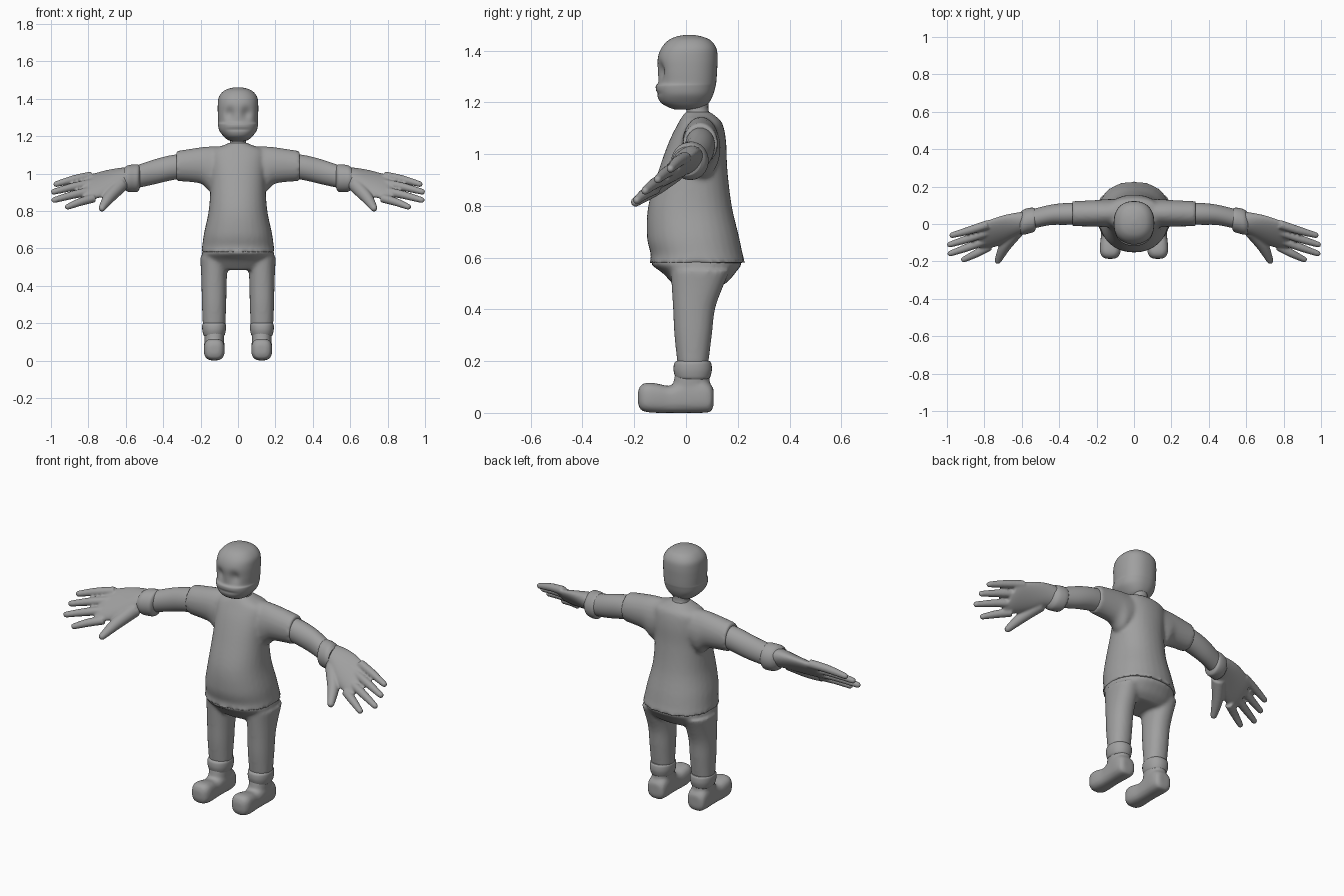
import bpy, bmesh
from math import cos, sin, pi, exp, copysign, radians
from mathutils import Vector

if "Cube" in bpy.data.objects:
    bpy.data.objects.remove(bpy.data.objects["Cube"])

GREY = (0.35, 0.35, 0.35, 1)
grey = bpy.data.materials.new("plain_grey")
grey.use_nodes = True
grey.diffuse_color = GREY
grey.node_tree.nodes["Principled BSDF"].inputs["Base Color"].default_value = GREY


def smooth_rows(rows, steps=5):
    """Fill in rows along a Catmull-Rom spline."""
    out = []
    for i in range(len(rows) - 1):
        a, b, c, d = (rows[max(0, min(len(rows) - 1, i + k))] for k in (-1, 0, 1, 2))
        for s in range(steps):
            t = s / steps
            out.append([q + t * (r - p + t * (2*p - 5*q + 4*r - w + t * (3*q - p - 3*r + w))) / 2
                        for p, q, r, w in zip(a, b, c, d)])
    return out + [list(rows[-1])]


def loft(bm, rings, power=2.0, sides=32):
    """Skin rings of (centre, half axis, half axis) as rounded ellipses."""
    loops = []
    for centre, u, v in rings:
        loop = []
        for k in range(sides):
            c, s = cos(2 * pi * k / sides), sin(2 * pi * k / sides)
            c, s = (copysign(abs(w) ** (2 / power), w) for w in (c, s))
            loop.append(bm.verts.new(centre + u * c + v * s))
        loops.append(loop)
    for a, b in zip(loops, loops[1:]):
        for k in range(sides):
            j = (k + 1) % sides
            bm.faces.new((a[k], a[j], b[j], b[k]))
    bm.faces.new(loops[0])
    bm.faces.new(loops[-1])


def upright(bm, rows, x=0.0, power=2.2, sides=32):
    """Rows: height, half width, front y, back y."""
    loft(bm, [(Vector((x, (f + b) / 2, z)), Vector((w, 0, 0)), Vector((0, (b - f) / 2, 0)))
              for z, w, f, b in smooth_rows(rows)], power, sides)


def sideways(bm, rows, side, tilt=0.0, power=2.0):
    """Rows: x, centre y, centre z, half depth, half height."""
    c, s = cos(tilt), sin(tilt)
    loft(bm, [(Vector((x * side, y, z)), Vector((0, c, s)) * a, Vector((0, -s, c)) * b)
              for x, y, z, a, b in smooth_rows(rows)], power)


def digit(bm, points, radii, side):
    """Tapered finger with a rounded tip."""
    rows = smooth_rows([(*p, r) for p, r in zip(points, radii)])
    d = Vector(rows[-1][:3]) - Vector(rows[-2][:3])
    d.normalize()
    tip, r = Vector(rows[-1][:3]), rows[-1][3]
    for a in (0.5, 0.9, 1.3):
        rows.append([*(tip + d * r * sin(a)), r * cos(a)])
    u = d.cross(Vector((0, 0, 1))).normalized()
    v = d.cross(u)
    flip = Vector((side, 1, 1))
    loft(bm, [(Vector(w[:3]) * flip, u * flip * w[3], v * flip * w[3]) for w in rows], sides=16)


def finish(name, bm, voxel=0, smoothing=5):
    bmesh.ops.recalc_face_normals(bm, faces=bm.faces)
    mesh = bpy.data.meshes.new(name)
    bm.to_mesh(mesh)
    bm.free()
    mesh.materials.append(grey)
    obj = bpy.data.objects.new(name, mesh)
    bpy.context.collection.objects.link(obj)
    if voxel:
        blend = obj.modifiers.new("blend", 'REMESH')
        blend.mode = 'VOXEL'
        blend.voxel_size = voxel
        blend.use_smooth_shade = True
        relax = obj.modifiers.new("relax", 'SMOOTH')
        relax.iterations = smoothing
    bpy.ops.object.select_all(action='DESELECT')
    obj.select_set(True)
    bpy.context.view_layer.objects.active = obj
    if voxel:
        bpy.ops.object.shade_smooth()
    else:
        bpy.ops.object.shade_smooth_by_angle(angle=radians(50))
    return obj


# Head with eye hollows, nose bridge and a full muzzle
bm = bmesh.new()
upright(bm, [(1.172, .03, -.04, .05), (1.18, .055, -.065, .07), (1.2, .078, -.098, .09),
             (1.23, .1, -.112, .105), (1.262, .107, -.117, .114), (1.278, .106, -.107, .117),
             (1.32, .108, -.109, .12), (1.37, .108, -.109, .122), (1.41, .102, -.095, .117),
             (1.44, .078, -.068, .095), (1.455, .045, -.035, .06), (1.461, .01, 0, .025)],
        power=2.3, sides=64)
for v in bm.verts:
    x, y, z = v.co
    if y < 0:
        v.co.y += .018 * exp(-((abs(x) - .045) / .025) ** 2 - ((z - 1.32) / .032) ** 2)
        v.co.y += .005 * exp(-((z - 1.235) / .006) ** 2 - (x / .06) ** 4)
finish("head", bm)

# Neck
bm = bmesh.new()
upright(bm, [(1.1, .06, -.01, .1), (1.15, .047, 0, .092), (1.18, .043, 0, .086), (1.23, .05, -.01, .09)])
finish("neck", bm)

# Shirt with short sleeves
bm = bmesh.new()
upright(bm, [(1.165, .045, 0, .09), (1.15, .08, -.012, .11), (1.12, .145, -.03, .14),
             (1.05, .15, -.065, .155), (.94, .147, -.105, .16), (.8, .157, -.146, .177),
             (.68, .182, -.151, .205), (.61, .192, -.136, .22), (.58, .199, -.142, .23)])
for side in (-1, 1):
    sideways(bm, [(.03, .06, 1.06, .07, .085), (.14, .058, 1.025, .075, .12),
                  (.2, .057, 1.043, .071, .097), (.33, .055, 1.04, .067, .08)], side)
finish("shirt", bm, .01)

# Trousers
bm = bmesh.new()
upright(bm, [(.6, .185, -.125, .205), (.575, .193, -.135, .215), (.54, .19, -.09, .19),
             (.51, .18, -.062, .165), (.485, .15, -.04, .13)])
for side in (-1, 1):
    upright(bm, [(.55, .075, -.06, .17), (.48, .07, -.055, .14), (.4, .067, -.05, .112),
                 (.3, .065, -.045, .1), (.18, .06, -.032, .085)], .128 * side)
finish("trousers", bm, .01)

for side, label in ((1, "left"), (-1, "right")):
    # Forearm
    bm = bmesh.new()
    sideways(bm, [(.26, .055, 1.045, .055, .065), (.36, .054, 1.03, .058, .067),
                  (.45, .048, 1.008, .054, .066), (.55, .025, .98, .052, .06)], side)
    finish(label + "_forearm", bm)

    # Glove cuff
    bm = bmesh.new()
    sideways(bm, [(.525, .026, .982, .05, .058), (.535, .022, .976, .064, .072),
                  (.56, .018, .974, .068, .074), (.59, .01, .973, .067, .07),
                  (.61, .003, .973, .055, .055)], side)
    finish(label + "_glove_cuff", bm)

    # Gloved hand: palm, four fingers, thumb
    bm = bmesh.new()
    sideways(bm, [(.57, .012, .975, .06, .05), (.62, 0, .973, .072, .046),
                  (.7, -.03, .95, .096, .036), (.79, -.06, .927, .098, .026),
                  (.825, -.068, .92, .085, .018)], side, tilt=radians(41))
    pinky, index = Vector((.78, -.002, .988)), Vector((.77, -.118, .868))
    tips = [(.972, -.06, .943), (.985, -.11, .902), (.982, -.158, .858), (.91, -.19, .822)]
    for i, tip in enumerate(tips):
        base, tip = pinky.lerp(index, i / 3), Vector(tip)
        middle = base.lerp(tip, .5) + Vector((0, -.002, .004))
        digit(bm, [base, middle, tip], [.024, .022, .016], side)
    digit(bm, [(.63, -.04, .935), (.69, -.12, .87), (.727, -.195, .815)], [.04, .032, .019], side)
    finish(label + "_hand", bm, .006)

    # Boot: foot along y, then the shaft
    bm = bmesh.new()
    foot = [(-.186, .02, .04, .08), (-.176, .042, .013, .105), (-.15, .055, .003, .117),
            (-.11, .055, 0, .113), (-.06, .05, 0, .105), (0, .053, 0, .13),
            (.06, .056, 0, .13), (.095, .05, .005, .11), (.107, .03, .03, .09)]
    loft(bm, [(Vector((.127 * side, y, (lo + hi) / 2)), Vector((w, 0, 0)), Vector((0, 0, (hi - lo) / 2)))
              for y, w, lo, hi in smooth_rows(foot)], power=2.8)
    upright(bm, [(.05, .05, -.055, .09), (.11, .052, -.05, .092), (.16, .055, -.04, .09)], .127 * side)
    finish(label + "_boot", bm, .008)

    # Boot cuff
    bm = bmesh.new()
    upright(bm, [(.13, .052, -.035, .088), (.14, .058, -.042, .094), (.165, .063, -.048, .1),
                 (.19, .063, -.046, .098), (.2, .058, -.038, .092)], .128 * side)
    finish(label + "_boot_cuff", bm)
